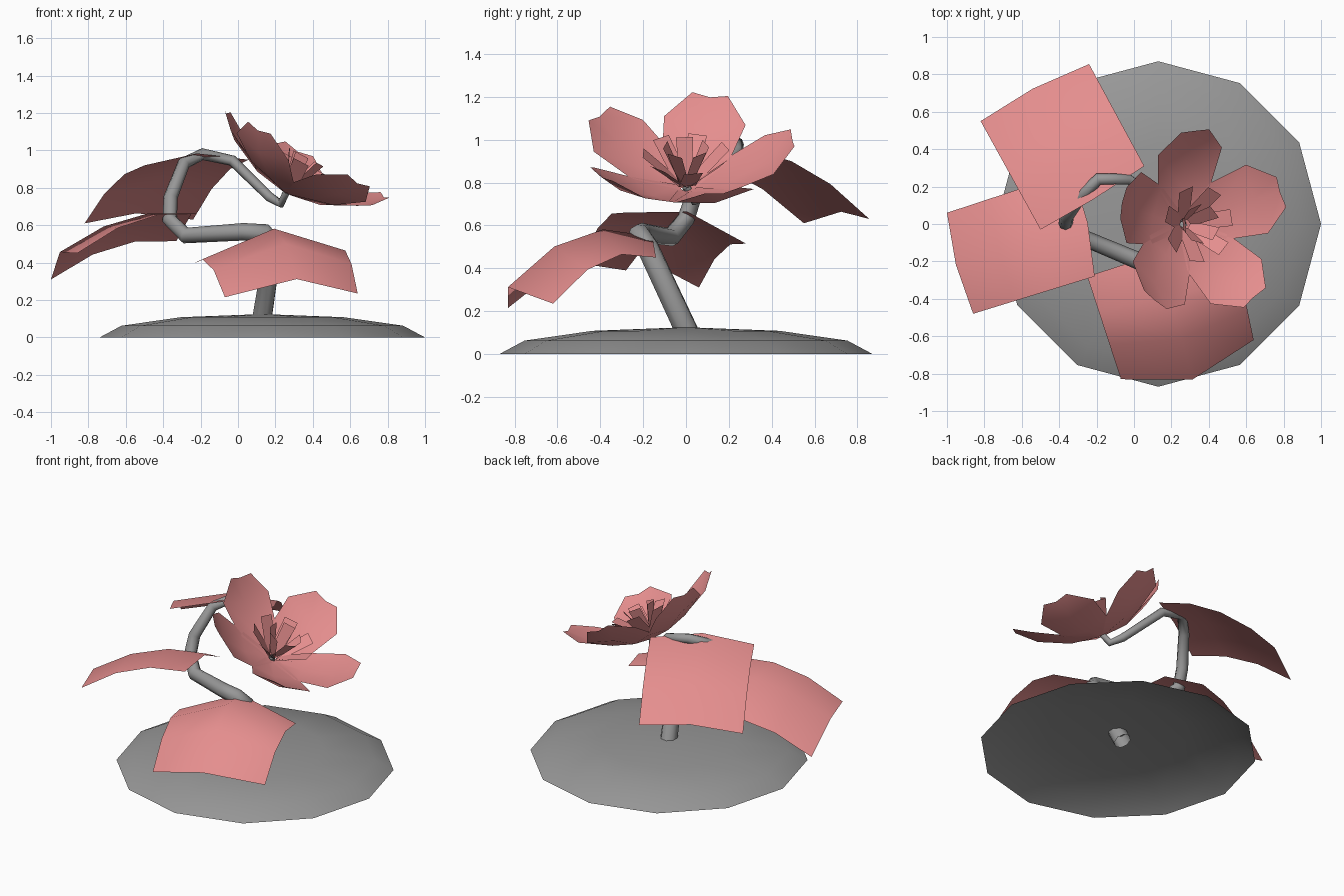
import bpy, bmesh, math
from mathutils import Vector, Matrix

cube = bpy.data.objects.get("Cube")
if cube:
    bpy.data.objects.remove(cube, do_unlink=True)


def material(name, rgb):
    m = bpy.data.materials.new(name)
    m.use_nodes = True
    m.diffuse_color = (*rgb, 1)
    m.node_tree.nodes["Principled BSDF"].inputs["Base Color"].default_value = (*rgb, 1)
    return m


PINK = material("petal pink", (0.78, 0.27, 0.27))
GREY = material("stone grey", (0.31, 0.31, 0.31))


def finish(name, bm, mat, smooth=True):
    mesh = bpy.data.meshes.new(name)
    for f in bm.faces:
        f.smooth = smooth
    bm.to_mesh(mesh)
    bm.free()
    mesh.materials.append(mat)
    ob = bpy.data.objects.new(name, mesh)
    bpy.context.collection.objects.link(ob)
    return ob


def add_sheet(bm, rows, up):
    """Grid of faces through rows of points, facing the up direction."""
    grid = [[bm.verts.new(p) for p in row] for row in rows]
    faces = []
    for a, b in zip(grid, grid[1:]):
        for i in range(len(a) - 1):
            faces.append(bm.faces.new((a[i], a[i + 1], b[i + 1], b[i])))
    bm.normal_update()
    if sum(f.normal.dot(up) for f in faces) < 0:
        bmesh.ops.reverse_faces(bm, faces=faces)


# Base: open shallow dome, twelve sided
bm = bmesh.new()
bmesh.ops.create_uvsphere(bm, u_segments=12, v_segments=6, radius=1)
bmesh.ops.delete(bm, geom=[v for v in bm.verts if v.co.z < -0.01], context='VERTS')
bm.transform(Matrix.Translation((0.13, 0, 0)) @ Matrix.Diagonal((0.87, 0.87, 0.125, 1)))
finish("base_dome", bm, GREY)

# Stem: tapering tube along a winding path
path = [(0.12, 0.03, 0.05), (0.19, -0.18, 0.5), (0.14, -0.22, 0.56),
        (0.03, -0.2, 0.565), (-0.28, -0.07, 0.545), (-0.365, 0, 0.63),
        (-0.36, 0.04, 0.75), (-0.29, 0.14, 0.93), (-0.19, 0.24, 0.98),
        (-0.03, 0.24, 0.945), (0.17, 0.09, 0.75), (0.23, 0.04, 0.715), (0.26, 0, 0.78)]
curve = bpy.data.curves.new("stem", 'CURVE')
curve.dimensions = '3D'
curve.bevel_depth = 1
curve.bevel_resolution = 2
spline = curve.splines.new('POLY')
spline.points.add(len(path) - 1)
for i, (pt, co) in enumerate(zip(spline.points, path)):
    pt.co = (*co, 1)
    pt.radius = 0.056 - 0.036 * i / (len(path) - 1)
curve.materials.append(GREY)
stem = bpy.data.objects.new("stem", curve)
bpy.context.collection.objects.link(stem)
bpy.context.view_layer.objects.active = stem
stem.select_set(True)
bpy.ops.object.convert(target='MESH')
bpy.ops.object.shade_smooth()


# Leaves: broad arched sheets from four corners, a crown and a droop
def leaf(name, base, tip, crown, arch, lean):
    b0, b1, t0, t1 = (Vector(p) for p in (*base, *tip))
    out = (t0 + t1 - b0 - b1)
    out.z = 0
    out.normalize()
    rows = []
    for i in range(4):
        t = i / 3
        lift = Vector((0, 0, arch * math.sin(math.pi * t)))
        a = lean[0] + (lean[1] - lean[0]) * t
        ridge = crown * (out * math.sin(a) + Vector((0, 0, math.cos(a))))
        left, right = b0.lerp(t0, t) + lift, b1.lerp(t1, t) + lift
        rows.append([left, (left + right) / 2 + ridge, right])
    bm = bmesh.new()
    add_sheet(bm, rows, Vector((0, 0, 1)))
    finish(name, bm, PINK)


leaf("front_leaf", [(-0.25, -0.28, 0.39), (0.54, -0.14, 0.45)],
     [(-0.07, -0.83, 0.215), (0.64, -0.62, 0.235)], 0.14, 0.1, (-0.4, 0.9))
leaf("side_leaf", [(-0.21, -0.28, 0.66), (-0.33, 0.28, 0.515)],
     [(-0.86, -0.48, 0.45), (-1.0, 0.06, 0.31)], 0.08, 0.075, (-0.3, 0.3))
leaf("back_leaf", [(-0.5, -0.03, 0.92), (0.055, 0.31, 0.95)],
     [(-0.82, 0.55, 0.61), (-0.24, 0.855, 0.63)], 0.05, 0.065, (-0.2, 0.5))

# Flower: tilted frame shared by every petal
tilt = Matrix.Translation((0.26, 0, 0.77)) @ Matrix.Rotation(math.radians(28), 4, 'Y')


def petal(name, angle, profile, cup=0.0, smooth=True):
    """Profile entries are radius, height and half width."""
    place = tilt @ Matrix.Rotation(math.radians(angle), 4, 'Z')
    sides = (-1, 0, 1) if cup else (-1, 1)
    rows = [[place @ Vector((r, s * w, h + cup * abs(s) * w)) for s in sides]
            for r, h, w in profile]
    bm = bmesh.new()
    add_sheet(bm, rows, tilt.to_3x3() @ Vector((0, 0, 1)))
    finish(name, bm, PINK, smooth)


# Outer petals
for i, angle in enumerate((20, 96, 167, 234, 308)):
    petal(f"outer_petal_{i + 1}", angle,
          [(0.02, 0, 0.05), (0.2, 0.03, 0.16), (0.39, 0.12, 0.195), (0.5, 0.225, 0.085)], 0.2)

# Inner petals: two rings of narrow strips
for i in range(7):
    petal(f"inner_petal_{i + 1}", 360 * i / 7 + 10,
          [(0.03, 0.03, 0.04), (0.2, 0.185, 0.045)], smooth=False)
for i in range(5):
    petal(f"centre_petal_{i + 1}", 72 * i + 40,
          [(0.02, 0.04, 0.03), (0.1, 0.22, 0.04)], smooth=False)
